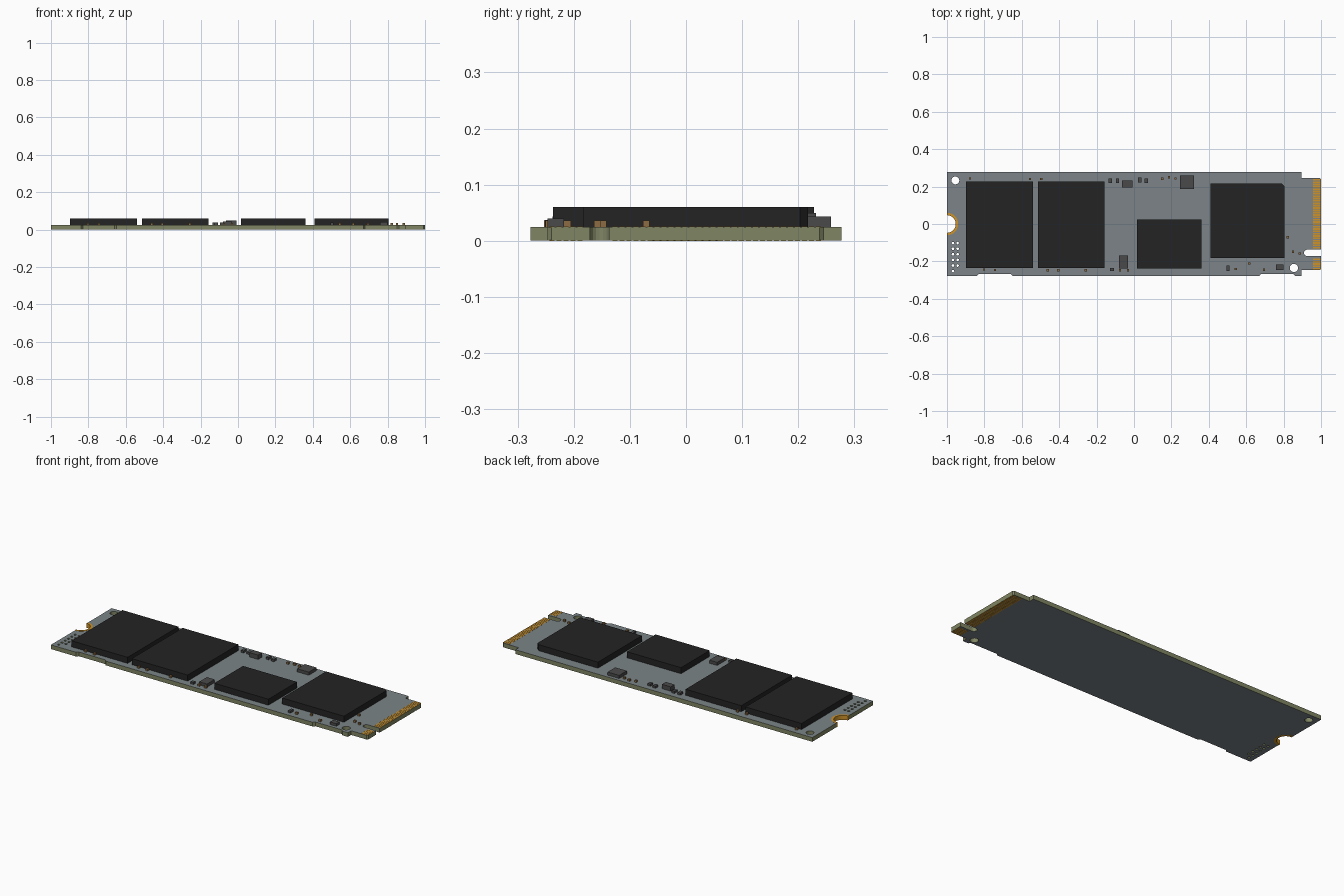
import bpy, bmesh, math

if "Cube" in bpy.data.objects:
    bpy.data.objects.remove(bpy.data.objects["Cube"])


def material(name, srgb):
    lin = [((c / 255 + 0.055) / 1.055) ** 2.4 if c > 10 else c / 3294.6 for c in srgb]
    m = bpy.data.materials.new(name)
    m.diffuse_color = (*lin, 1)
    m.use_nodes = True
    m.node_tree.nodes["Principled BSDF"].inputs["Base Color"].default_value = m.diffuse_color
    return m


GREY = material("board grey", (124, 132, 135))
OLIVE = material("board edge olive", (128, 134, 100))
BLACK = material("chip black", (36, 36, 36))
DARK = material("component dark grey", (74, 74, 74))
TAN = material("capacitor tan", (140, 108, 66))
GOLD = material("contact gold", (205, 146, 40))

Z0, Z1 = 0.0007, 0.025          # board bottom and top


def finish(bm, name, mats):
    bmesh.ops.recalc_face_normals(bm, faces=bm.faces)
    me = bpy.data.meshes.new(name)
    bm.to_mesh(me)
    bm.free()
    for m in mats:
        me.materials.append(m)
    ob = bpy.data.objects.new(name, me)
    bpy.context.collection.objects.link(ob)
    return ob


def arc(cx, cy, r, a0, a1, n):
    return [(cx + r * math.cos(math.radians(a0 + (a1 - a0) * i / n)),
             cy + r * math.sin(math.radians(a0 + (a1 - a0) * i / n))) for i in range(n + 1)]


def plate(name, loops, z0, z1, mats):
    """Extruded outline (first loop) with holes; sides use the second material."""
    bm = bmesh.new()
    edges = []
    for loop in loops:
        vs = [bm.verts.new((x, y, z0)) for x, y in loop]
        edges += [bm.edges.new((vs[i - 1], vs[i])) for i in range(len(vs))]
    bmesh.ops.triangle_fill(bm, edges=edges, use_beauty=True, use_dissolve=False)
    ext = bmesh.ops.extrude_face_region(bm, geom=bm.faces[:])
    for v in ext["geom"]:
        if isinstance(v, bmesh.types.BMVert):
            v.co.z = z1
    bmesh.ops.recalc_face_normals(bm, faces=bm.faces)
    for f in bm.faces:
        f.material_index = 0 if abs(f.normal.z) > 0.5 or len(mats) == 1 else 1
    return finish(bm, name, mats)


def boxes(name, items, mat):
    """items: (x0, x1, y0, y1, z0, z1)"""
    bm = bmesh.new()
    for x0, x1, y0, y1, z0, z1 in items:
        v = [bm.verts.new((x, y, z)) for z in (z0, z1)
             for x, y in ((x0, y0), (x1, y0), (x1, y1), (x0, y1))]
        bm.faces.new(v[:4])
        bm.faces.new(v[4:])
        for i in range(4):
            j = (i + 1) % 4
            bm.faces.new((v[i], v[j], v[j + 4], v[i + 4]))
    return finish(bm, name, [mat])


# circuit board: outline with end notch, key slot and edge reliefs
H = 0.277
outline = [(-1, -H), (-0.84, -H), (-0.83, -0.266), (-0.66, -0.266), (-0.65, -H),
           (0.67, -H), (0.68, -0.266), (0.85, -0.266), (0.86, -H), (0.895, -H),
           (0.895, -0.247), (0.993, -0.247), (1, -0.24), (1, -0.171)]
outline += arc(0.926, -0.154, 0.017, 270, 90, 8)
outline += [(1, -0.137), (1, 0.238), (0.993, 0.246), (0.895, 0.246), (0.895, H), (-1, H)]
outline += arc(-1, 0, 0.056, 90, -90, 20)
holes = [arc(-0.955, 0.233, 0.021, 0, 345, 23), arc(0.855, -0.235, 0.022, 0, 345, 23)]
for col, (x, rows) in enumerate(((-0.968, 6), (-0.943, 5))):
    for r in range(rows):
        holes.append(arc(x, -0.102 - 0.03 * r, 0.0075, 0, 315, 7))
plate("circuit_board", [outline] + holes, Z0, Z1, [GREY, OLIVE])

# gold plated lining of the mounting notch
ring = arc(-1, 0, 0.047, -90, 90, 20) + arc(-1, 0, 0.060, 90, -90, 20)
plate("mounting_notch_plating", [ring], 0, Z1 + 0.0007, [GOLD])

# edge contacts on both faces, skipping the key slot
pads = []
for i in range(39):
    y = 0.236 - 0.0125 * i
    if -0.179 < y < -0.13:
        continue
    pads.append((0.957, 1, y - 0.0045, y + 0.0045, Z1 - 0.001, Z1 + 0.0007))
    pads.append((0.940, 1, y - 0.0045, y + 0.0045, 0, Z0 + 0.001))
boxes("edge_contacts", pads, GOLD)

# large chips
boxes("memory_chips", [(-0.897, -0.54, -0.235, 0.228, Z1, 0.06),
                       (-0.513, -0.157, -0.235, 0.228, Z1, 0.06)], BLACK)
boxes("cache_chip", [(0.015, 0.36, -0.237, 0.024, Z1, 0.06)], BLACK)
plate("controller_chip", [[(0.41, -0.183), (0.804, -0.183), (0.804, 0.203),
                           (0.79, 0.217), (0.41, 0.217)]], Z1, 0.06, [BLACK])


def parts(name, rows, mat):
    """rows: centre x, centre y, width, depth, top height"""
    boxes(name, [(x - w / 2, x + w / 2, y - d / 2, y + d / 2, Z1, z)
                 for x, y, w, d, z in rows], mat)


# medium and small dark components
parts("power_components", [(0.283, 0.223, 0.074, 0.07, 0.043),
                           (-0.037, 0.214, 0.056, 0.036, 0.05),
                           (-0.056, -0.203, 0.05, 0.07, 0.043),
                           (0.78, -0.232, 0.04, 0.03, 0.04)], DARK)
parts("small_resistors", [(-0.126, 0.231, 0.018, 0.026, 0.037),
                          (-0.088, 0.231, 0.018, 0.026, 0.037),
                          (0.03, 0.236, 0.018, 0.026, 0.037),
                          (0.066, 0.231, 0.018, 0.024, 0.037),
                          (-0.117, -0.243, 0.02, 0.018, 0.037),
                          (0.503, -0.237, 0.015, 0.028, 0.037)], DARK)

# tiny capacitors
spots = [(-0.877, 0.243), (-0.556, 0.24), (-0.497, 0.24), (0.15, 0.242), (0.187, 0.25),
         (0.222, 0.243), (-0.802, -0.243), (-0.743, -0.246), (-0.46, -0.247),
         (-0.406, -0.247), (-0.257, -0.247), (-0.075, -0.247), (-0.032, -0.247),
         (0.543, -0.241), (0.617, -0.211), (0.695, -0.244), (0.822, -0.071),
         (0.85, -0.148), (0.886, -0.158)]
parts("tiny_capacitors", [(x, y, 0.013, 0.012, 0.036) for x, y in spots], TAN)
